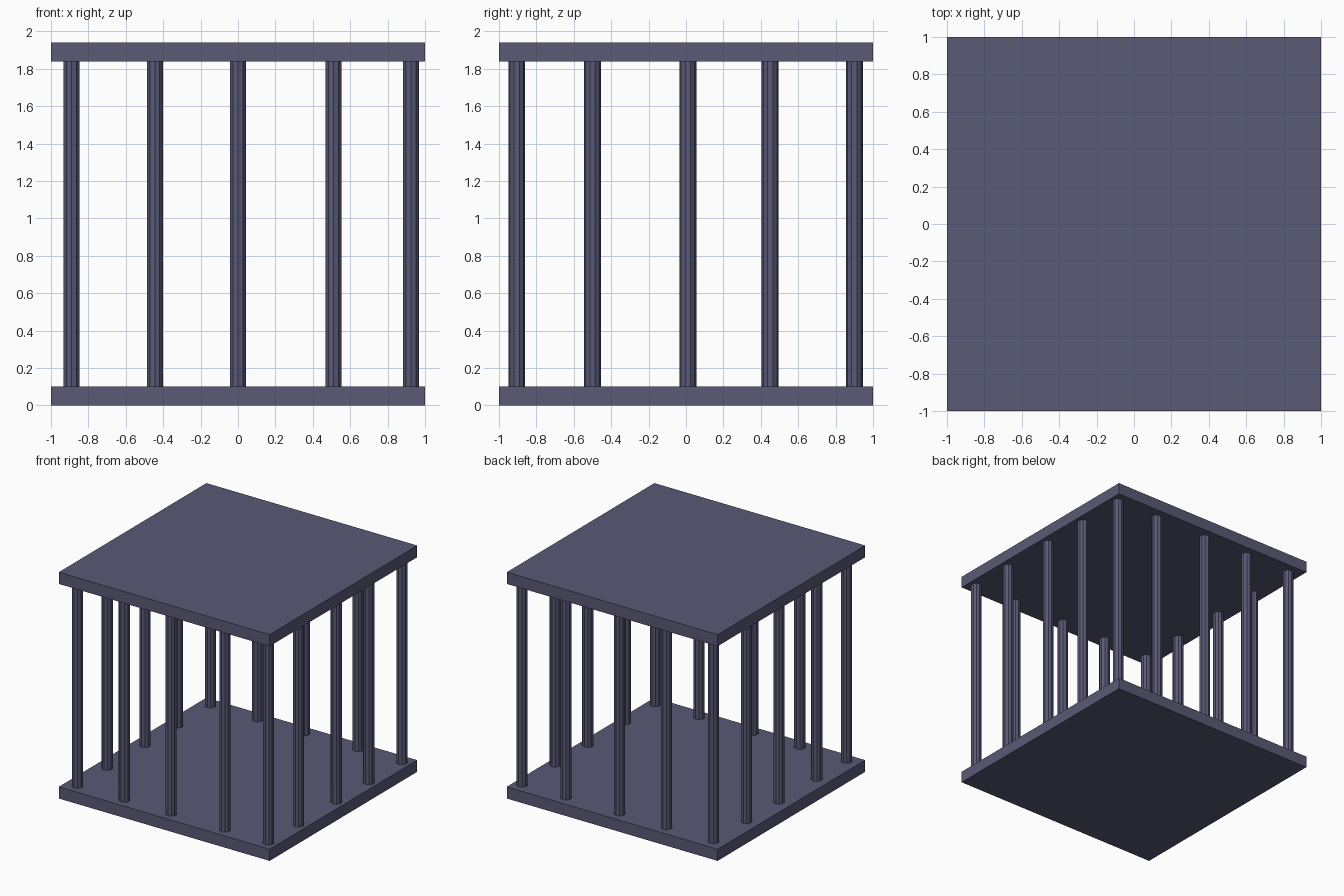
import bpy

if "Cube" in bpy.data.objects:
    bpy.data.objects.remove(bpy.data.objects["Cube"])

XS = [-0.89, -0.445, 0.0, 0.51, 0.925]
YS = [-0.905, -0.5, 0.01, 0.45, 0.9]
PLATE, HEIGHT = 0.1, 1.94

mat = bpy.data.materials.new("blue_grey_metal")
mat.diffuse_color = (0.1, 0.1, 0.18, 1)
mat.use_nodes = True
mat.node_tree.nodes["Principled BSDF"].inputs["Base Color"].default_value = mat.diffuse_color


def finish(name):
    ob = bpy.context.object
    ob.name = name
    ob.data.materials.append(mat)


# Floor and roof slabs
for name, z in (("cage_floor", PLATE / 2), ("cage_roof", HEIGHT - PLATE / 2)):
    bpy.ops.mesh.primitive_cube_add(size=1, location=(0, 0, z))
    bpy.context.object.scale = (2, 2, PLATE)
    bpy.ops.object.transform_apply(location=False, rotation=False, scale=True)
    finish(name)

# Bars around the perimeter of the uneven 5 x 5 grid
for i, x in enumerate(XS):
    for j, y in enumerate(YS):
        if i in (0, 4) or j in (0, 4):
            bpy.ops.mesh.primitive_cylinder_add(
                vertices=10, radius=0.045, depth=HEIGHT - 2 * PLATE,
                location=(x, y, HEIGHT / 2))
            finish(f"cage_bar_{i}_{j}")
